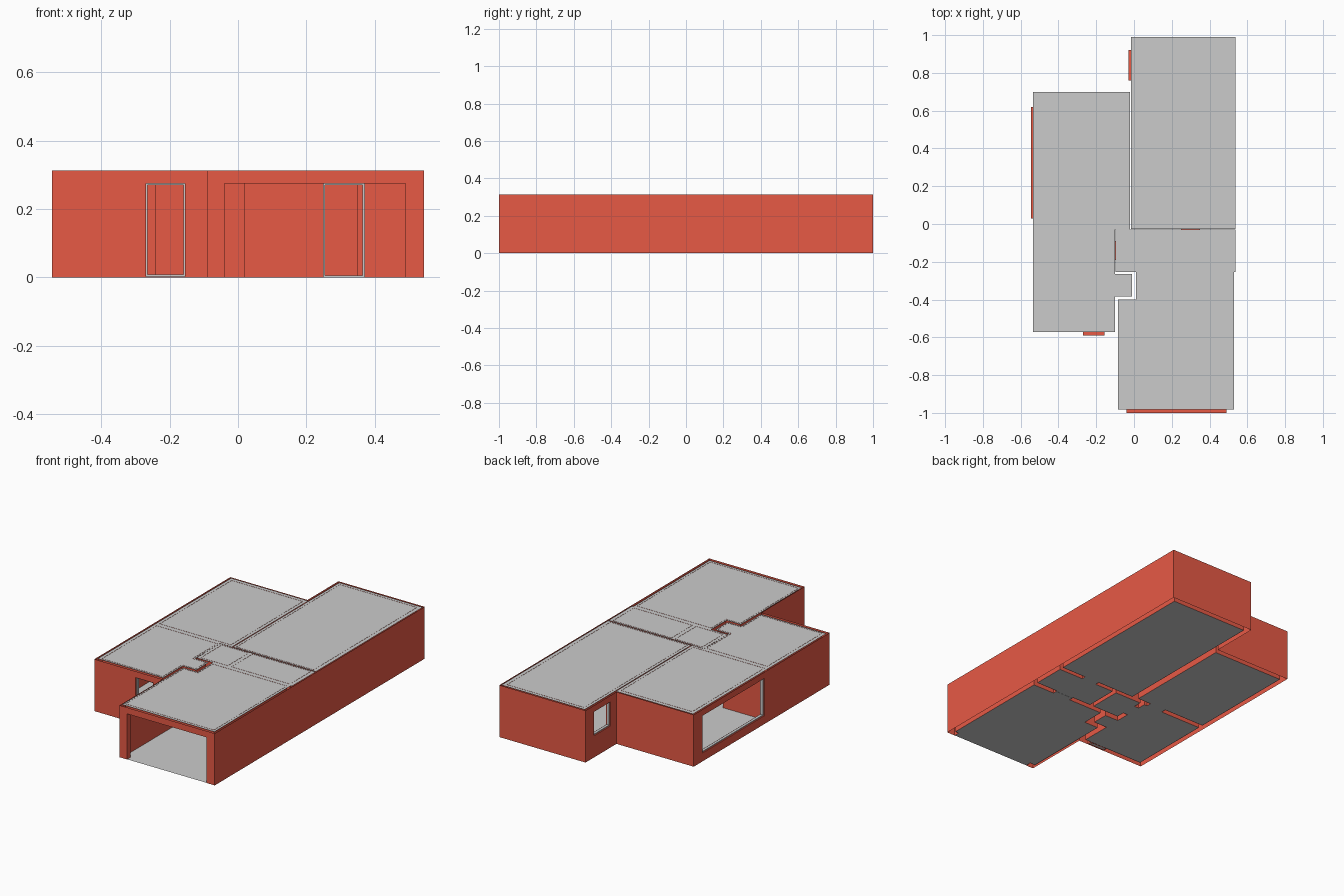
import bpy
from mathutils import Vector

if "Cube" in bpy.data.objects:
    bpy.data.objects.remove(bpy.data.objects["Cube"])

H, TOP = 0.313, 0.275
red = bpy.data.materials.new("red_wall")
red.diffuse_color = (0.8, 0.1, 0.06, 1)
red.use_nodes = True
red.node_tree.nodes["Principled BSDF"].inputs["Base Color"].default_value = red.diffuse_color


def make(name, quads, mat=None):
    verts, faces = [], []
    for q in quads:
        faces.append(list(range(len(verts), len(verts) + len(q))))
        verts += [tuple(v) for v in q]
    me = bpy.data.meshes.new(name)
    me.from_pydata(verts, [], faces)
    if mat:
        me.materials.append(mat)
    ob = bpy.data.objects.new(name, me)
    bpy.context.collection.objects.link(ob)
    return ob


def box_faces(lo, hi):
    # six outward faces of an axis aligned box
    out = []
    for a in range(3):
        b, c = (a + 1) % 3, (a + 2) % 3
        for side in (lo, hi):
            q = []
            for s, t in ((0, 0), (1, 0), (1, 1), (0, 1)):
                v = [0, 0, 0]
                v[a], v[b], v[c] = side[a], (lo, hi)[s][b], (lo, hi)[t][c]
                q.append(v)
            out.append(q if side is hi else q[::-1])
    return out


# Openings: thickness axis, low corner, high corner, has a frame
openings = {
    "garage_door": (1, (-.04, -1, 0), (.49, -.965, TOP), False),
    "front_door": (1, (-.27, -.59, .003), (-.155, -.56, TOP), True),
    "wide_window": (0, (-.545, .03, .05), (-.515, .62, TOP), True),
    "rear_window": (0, (-.03, .76, .13), (0, .92, TOP), True),
    "garage_hall_door": (1, (.25, -.27, 0), (.37, -.24, TOP), True),
    "back_room_door": (1, (.25, -.04, 0), (.35, -.015, TOP), False),
    "left_room_door": (1, (-.24, -.04, 0), (-.13, -.01, TOP), False),
    "small_room_door": (0, (-.11, -.19, 0), (-.08, -.09, TOP), False),
}


def skin(loop):
    # vertical wall sheets along a closed loop, cut at the openings
    quads = []
    for p, q in zip(loop, loop[1:] + loop[:1]):
        a = 0 if abs(p[0] - q[0]) < 1e-6 else 1
        u = 1 - a
        s, e = min(p[u], q[u]), max(p[u], q[u])
        holes = [(lo[u], hi[u], lo[2], hi[2]) for ax, lo, hi, _ in openings.values()
                 if ax == a and min(abs(p[a] - lo[a]), abs(p[a] - hi[a])) < 1e-4
                 and s <= lo[u] and hi[u] <= e]
        cuts = sorted({s, e, *[h[0] for h in holes], *[h[1] for h in holes]})
        for u0, u1 in zip(cuts, cuts[1:]):
            mid = (u0 + u1) / 2
            spans = [(0, H)]
            for h in holes:
                if h[0] < mid < h[1]:
                    spans = [(0, h[2]), (h[3], H)]
            f, g = (u0, u1) if q[u] > p[u] else (u1, u0)
            for z0, z1 in spans:
                if z1 - z0 > 1e-5:
                    quad = []
                    for w, z in ((f, z0), (g, z0), (g, z1), (f, z1)):
                        v = [0, 0, z]
                        v[a], v[u] = p[a], w
                        quad.append(v)
                    quads.append(quad)
    return quads


def rect(x0, x1, y0, y1):
    return [(x0, y0), (x1, y0), (x1, y1), (x0, y1)]


# Outer wall faces
outline = [(-.545, -.59), (-.09, -.59), (-.09, -1), (.545, -1),
           (.545, 1), (-.03, 1), (-.03, .705), (-.545, .705)]
make("outer_walls", skin(outline), red)

# Rooms: inner wall faces and floors
rooms = {
    "back_room": rect(0, .515, -.015, .97),
    "left_back_room": rect(-.515, -.04, -.01, .675),
    "left_front_room": [(-.515, -.56), (-.11, -.56), (-.11, -.375), (-.02, -.375),
                        (-.02, -.275), (-.11, -.275), (-.11, -.04), (-.515, -.04)],
    "small_room": rect(-.08, .1, -.24, -.04),
    "hall": rect(.125, .515, -.24, -.04),
    "garage": [(-.075, -.965), (.515, -.965), (.515, -.27),
               (.02, -.27), (.02, -.41), (-.075, -.41)],
}
for name, loop in rooms.items():
    make(name + "_walls", skin(loop[::-1]), red)
    make(name + "_floor", [[(x, y, .001) for x, y in loop]])

# Opening reveals, thresholds and thin frames
for name, (a, lo, hi, framed) in openings.items():
    faces = []
    for i, f in enumerate(box_faces(lo, hi)):
        if i // 2 == a or (i == 4 and lo[2] == 0):
            continue
        faces.append(f[::-1])
    make(name + "_reveal", faces, red)
    if lo[2] == 0:
        make(name + "_threshold", [[(x, y, .001) for x, y in rect(lo[0], hi[0], lo[1], hi[1])]])
    if framed:
        u, t = 1 - a, .005
        l, h = Vector(lo), Vector(hi)
        m = (l[a] + h[a]) / 2
        l[a], h[a] = m - .008, m + .008
        bars = []
        for axis in (u, 2):
            for end in (0, 1):
                b0, b1 = l.copy(), h.copy()
                if end:
                    b0[axis] = h[axis] - t
                else:
                    b1[axis] = l[axis] + t
                bars += box_faces(b0, b1)
        make(name + "_frame", bars)

# Ceiling sheets, leaving the narrow gaps over the wall cavities
ceilings = {
    "left_ceiling": [(-.535, -.572), (-.1, -.572), (-.1, -.385), (-.01, -.385),
                     (-.01, -.265), (-.1, -.265), (-.1, -.028), (-.021, -.028),
                     (-.021, .698), (-.535, .698)],
    "back_ceiling": rect(-.017, .538, -.026, .99),
    "front_ceiling": [(-.085, -.982), (.53, -.982), (.53, -.255), (.538, -.255),
                      (.538, -.03), (-.099, -.03), (-.099, -.254), (.01, -.254),
                      (.01, -.4), (-.085, -.4)],
}
for name, loop in ceilings.items():
    make(name, [[(x, y, H - .001) for x, y in loop]])
